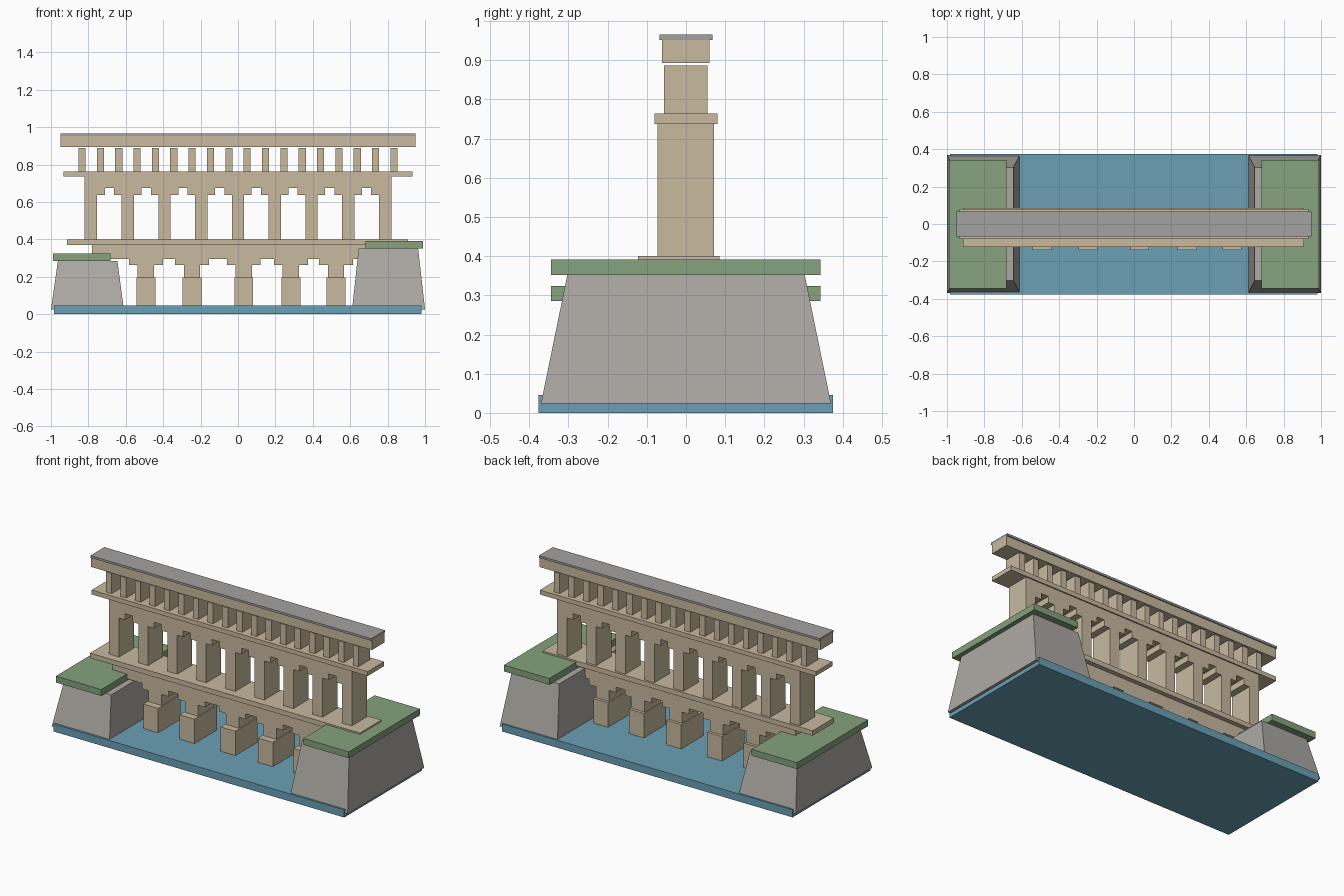
import bpy, bmesh

cube = bpy.data.objects.get("Cube")
if cube:
    bpy.data.objects.remove(cube)


def material(name, rgb):
    m = bpy.data.materials.new(name)
    m.use_nodes = True
    colour = (*rgb, 1)
    m.diffuse_color = colour
    m.node_tree.nodes["Principled BSDF"].inputs["Base Color"].default_value = colour
    return m


SAND = material("sandstone", (.58, .49, .35))
ROCK = material("rock_grey", (.42, .40, .37))
ROOF = material("roof_grey", (.37, .36, .35))
GRASS = material("grass_green", (.24, .36, .205))
WATER = material("water_blue", (.145, .35, .46))


def finish(name, bm, mat):
    bmesh.ops.recalc_face_normals(bm, faces=bm.faces)
    mesh = bpy.data.meshes.new(name)
    bm.to_mesh(mesh)
    bm.free()
    mesh.materials.append(mat)
    obj = bpy.data.objects.new(name, mesh)
    bpy.context.collection.objects.link(obj)
    return obj


def frustum(name, mat, base, top, z):
    """Block between two rectangles given as (x0, x1, y0, y1)."""
    bm = bmesh.new()
    rings = []
    for (x0, x1, y0, y1), h in zip((base, top), z):
        corners = ((x0, y0), (x1, y0), (x1, y1), (x0, y1))
        rings.append([bm.verts.new((x, y, h)) for x, y in corners])
    low, high = rings
    bm.faces.new(low)
    bm.faces.new(high)
    for i in range(4):
        j = (i + 1) % 4
        bm.faces.new((low[i], low[j], high[j], high[i]))
    return finish(name, bm, mat)


def box(name, mat, x, y, z):
    return frustum(name, mat, (*x, *y), (*x, *y), z)


def wall(name, mat, outline, y):
    """Extrude an x-z outline through the thickness y."""
    bm = bmesh.new()
    face = bm.faces.new([bm.verts.new((px, y[0], pz)) for px, pz in outline])
    new = bmesh.ops.extrude_face_region(bm, geom=[face])["geom"]
    verts = [v for v in new if isinstance(v, bmesh.types.BMVert)]
    bmesh.ops.translate(bm, verts=verts, vec=(0, y[1] - y[0], 0))
    return finish(name, bm, mat)


# River
box("river", WATER, (-.983, .982), (-.377, .375), (0, .046))

# Sloped banks with grass slabs
for side, sign, top in (("right", -1, .285), ("left", 1, .352)):
    def span(a, b):
        return tuple(sorted((sign * a, sign * b)))
    frustum(side + "_bank", ROCK, (*span(.61, 1), -.37, .37),
            (*span(.645, .963), -.303, .303), (.024, top))
    box(side + "_grass", GRASS, span(.683, .99), (-.345, .343), (top, top + .039))

# Pier blocks and the stepped lower arcade
piers = (-.492, -.246, .03, .283, .524)
outline = [(-.78, .385), (-.78, .295)]
for i, x in enumerate(piers):
    box(f"pier_block_{i + 1}", SAND, (x - .05, x + .05), (-.14, .075), (.046, .195))
    steps = [(.09, .295), (.09, .262), (.044, .262), (.044, .19)]
    outline += [(x - dx, z) for dx, z in steps]
    outline += [(x + dx, z) for dx, z in reversed(steps)]
outline += [(.78, .295), (.78, .385)]
wall("lower_arcade", SAND, outline, (-.097, .057))
box("deck", SAND, (-.915, .91), (-.123, .085), (.37, .4))

# Upper gallery with stepped arches
pitch, half = .1963, .0655
outline = [(-.82, .738), (-.82, .398)]
for i in range(8):
    x = (i - 3.5) * pitch
    steps = [(half, .398), (half, .638), (.025, .638), (.025, .675)]
    outline += [(x - dx, z) for dx, z in steps]
    outline += [(x + dx, z) for dx, z in reversed(steps)]
outline += [(.82, .398), (.82, .738)]
wall("upper_arcade", SAND, outline, (-.073, .072))
box("cornice", SAND, (-.933, .932), (-.08, .08), (.737, .764))

# Small posts below the roof
for i in range(18):
    x = (i - 8.5) * .0981
    box(f"roof_post_{i + 1}", SAND, (x - .019, x + .019), (-.056, .055), (.764, .887))

# Roof beam and cap
box("roof_beam", SAND, (-.95, .948), (-.061, .06), (.893, .952))
box("roof_cap", ROOF, (-.95, .948), (-.068, .067), (.952, .965))
